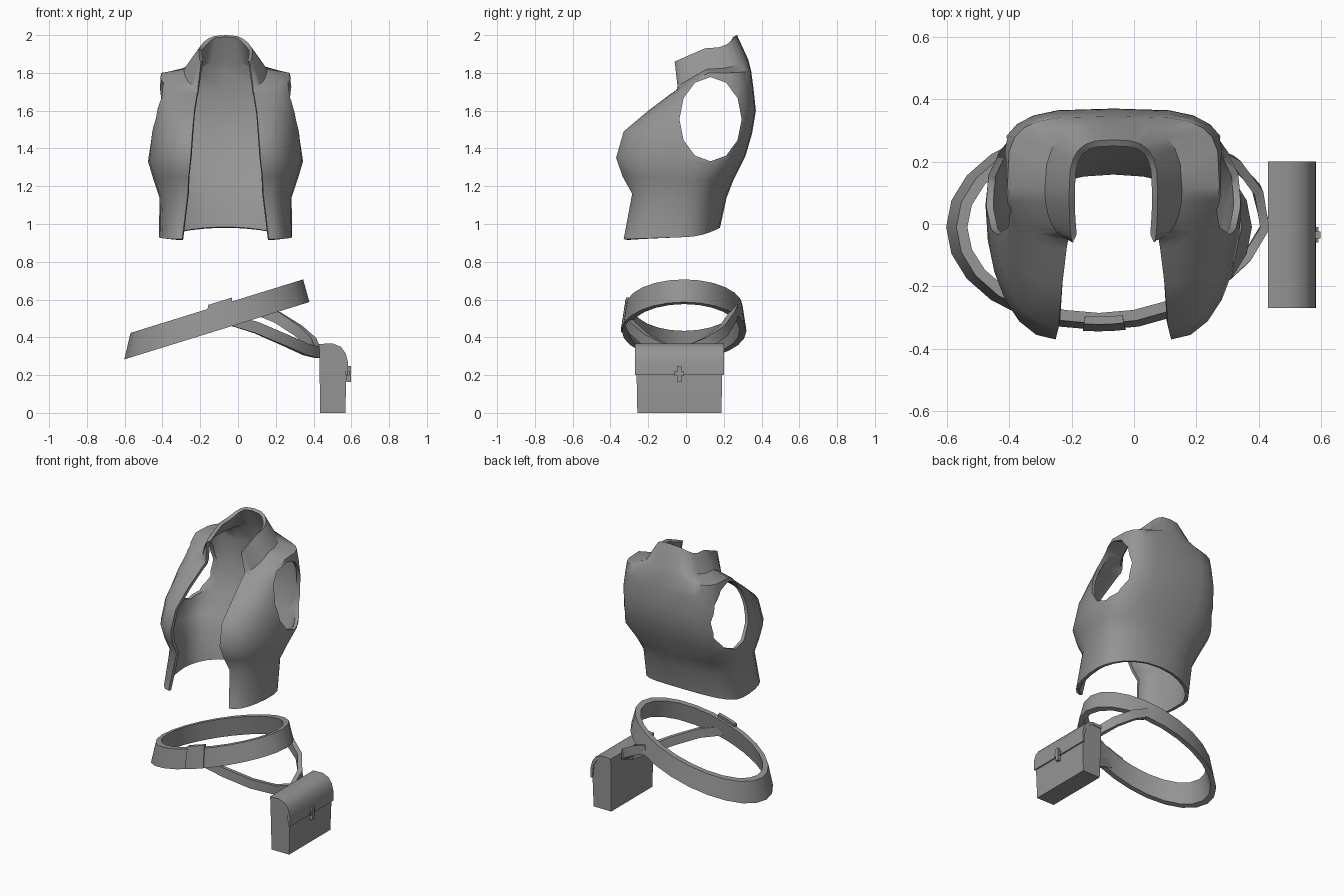
import bpy, bmesh
from math import sin, cos, pi, radians
from mathutils import Vector

if "Cube" in bpy.data.objects:
    bpy.data.objects.remove(bpy.data.objects["Cube"], do_unlink=True)

grey = bpy.data.materials.new("plain grey")
grey.use_nodes = True
GREY = (0.3, 0.3, 0.3, 1)
grey.diffuse_color = GREY
grey.node_tree.nodes["Principled BSDF"].inputs["Base Color"].default_value = GREY


def finish(name, bm, angle=40):
    """Turn a bmesh into a shaded grey object."""
    bmesh.ops.recalc_face_normals(bm, faces=bm.faces)
    mesh = bpy.data.meshes.new(name)
    bm.to_mesh(mesh)
    bm.free()
    mesh.materials.append(grey)
    obj = bpy.data.objects.new(name, mesh)
    bpy.context.collection.objects.link(obj)
    shade(obj, angle)
    return obj


def shade(obj, angle):
    bpy.ops.object.select_all(action='DESELECT')
    obj.select_set(True)
    bpy.context.view_layer.objects.active = obj
    bpy.ops.object.shade_smooth_by_angle(angle=radians(angle))


def loft(bm, rows, closed_rows=False, closed_ring=False):
    """Skin a list of equally long point rows with quads."""
    grid = [[bm.verts.new(p) for p in row] for row in rows]
    n, m = len(grid), len(grid[0])
    for i in range(n if closed_ring else n - 1):
        a, b = grid[i], grid[(i + 1) % n]
        for j in range(m if closed_rows else m - 1):
            k = (j + 1) % m
            bm.faces.new((a[j], a[k], b[k], b[j]))
    if closed_rows and not closed_ring:
        bm.faces.new(grid[0])
        bm.faces.new(grid[-1])


def prism(name, profile, y0, y1, taper=0.0, angle=40):
    """Extrude an x-z profile along y, narrowing towards the ground."""
    bm = bmesh.new()
    rows = []
    for y, s in ((y0, 1), (y1, -1)):
        rows.append([(x, y + s * taper * (0.37 - z), z) for x, z in profile])
    loft(bm, rows, closed_rows=True)
    return finish(name, bm, angle)


# Vest: each level is a front quarter and a back quarter of one side
VEST_X = -0.066
STEPS = 6
LEVELS = [  # z front, z side, z back, edge x, front y, half width, side y, back y, back roundness
    (0.92, 0.93, 0.98, 0.23, -0.33, 0.352, -0.02, 0.18, 0.95),
    (1.16, 1.14, 1.14, 0.20, -0.285, 0.35, 0.0, 0.215, 0.9),
    (1.25, 1.23, 1.23, 0.195, -0.335, 0.38, 0.03, 0.25, 0.85),
    (1.35, 1.33, 1.36, 0.185, -0.37, 0.41, 0.06, 0.315, 0.7),
    (1.49, 1.48, 1.48, 0.175, -0.33, 0.395, 0.07, 0.35, 0.6),
    (1.60, 1.62, 1.60, 0.165, -0.20, 0.375, 0.08, 0.37, 0.55),
    (1.69, 1.74, 1.72, 0.15, -0.08, 0.352, 0.1, 0.357, 0.5),
    (1.71, 1.80, 1.81, 0.145, -0.05, 0.34, 0.12, 0.345, 0.5),
    (1.73, 1.82, 1.87, 0.145, -0.045, 0.22, 0.11, 0.33, 0.75),
    (1.86, 1.93, 2.00, 0.13, -0.06, 0.142, 0.1, 0.27, 0.65),
]


def vest_half_row(level):
    zf, zs, zb, xf, yf, w, ys, yb, power = level
    pts = []
    for i in range(STEPS):
        t = i / STEPS * pi / 2
        s, c = sin(t), cos(t)
        pts.append((xf + (w - xf) * s ** 0.95, ys + (yf - ys) * c,
                    zs + (zf - zs) * c))
    for i in range(STEPS + 1):
        t = i / STEPS * pi / 2
        s, c = sin(t), max(cos(t), 0)
        pts.append((w * c ** power, ys + (yb - ys) * s ** power, zs + (zb - zs) * s ** 2))
    return pts


rows = []
for level in LEVELS:
    half = vest_half_row(level)
    other = [(-x, y, z) for x, y, z in half[-2::-1]]
    rows.append([(x + VEST_X, y, z) for x, y, z in half + other])
bm = bmesh.new()
loft(bm, rows)
bmesh.ops.recalc_face_normals(bm, faces=bm.faces)
# Make the back panel face outward so the cloth thickens inward
back = max(bm.faces, key=lambda f: f.calc_center_median().y)
if back.normal.y < 0:
    bmesh.ops.reverse_faces(bm, faces=bm.faces)
bmesh.ops.solidify(bm, geom=bm.faces[:], thickness=0.022)
vest = finish("vest", bm)

# Armholes
bm = bmesh.new()
hole = [(0.13 + 0.165 * cos(i * pi / 6), 1.555 + 0.223 * sin(i * pi / 6)) for i in range(12)]
loft(bm, [[(x, y, z) for y, z in hole] for x in (-1, 1)], closed_rows=True)
cutter = finish("armhole_cutter", bm)
cutter.hide_render = True
cut = vest.modifiers.new("armholes", 'BOOLEAN')
cut.operation = 'DIFFERENCE'
cut.solver = 'EXACT'
cut.object = cutter
bpy.context.view_layer.objects.active = vest
bpy.ops.object.modifier_apply(modifier=cut.name)
bpy.data.objects.remove(cutter, do_unlink=True)
shade(vest, 50)


# Slanted belt: a flared band around a sheared ellipse
def belt_point(t, h, inset):
    """h runs from 0 at the lower edge to 1 at the upper edge."""
    rx = 0.49 - 0.033 * h - inset
    ry = 0.33 - 0.02 * h - inset
    x = rx * cos(t)
    return Vector((x - 0.112, ry * sin(t) - 0.01, 0.435 + 0.13 * h + 0.31 * x))


def belt_band(name, start, end, low, high, outer, inner, count, ring=False):
    bm = bmesh.new()
    rows = []
    for i in range(count if ring else count + 1):
        t = start + (end - start) * i / count
        rows.append([belt_point(t, low, outer), belt_point(t, high, outer),
                     belt_point(t, high, inner), belt_point(t, low, inner)])
    loft(bm, rows, closed_rows=True, closed_ring=ring)
    return finish(name, bm)


belt_band("belt", 0, 2 * pi, 0, 1, 0, 0.035, 24, ring=True)
belt_band("belt_overlap", radians(264), radians(280), 0.04, 1.16, -0.005, 0.02, 3)

# Hanging strap between belt and pouch
PATH = [(-0.06, -0.31, 0.50), (0.10, -0.285, 0.45), (0.25, -0.21, 0.385),
        (0.36, -0.11, 0.335), (0.42, -0.01, 0.32), (0.395, 0.11, 0.37),
        (0.32, 0.2, 0.435), (0.21, 0.245, 0.505), (0.11, 0.262, 0.545)]
bm = bmesh.new()
rows = []
for i, p in enumerate(PATH):
    along = Vector(PATH[min(i + 1, len(PATH) - 1)]) - Vector(PATH[max(i - 1, 0)])
    side = along.cross(Vector((0, 0, 1))).normalized() * 0.015
    up = side.cross(along).normalized() * 0.03
    rows.append([Vector(p) + side * a + up * b for a, b in ((1, 1), (1, -1), (-1, -1), (-1, 1))])
loft(bm, rows, closed_rows=True)
finish("hanging_strap", bm)

# Pouch with a folded flap and a cross-shaped clasp
BODY = [(0.435, 0), (0.568, 0), (0.574, 0.2), (0.565, 0.29), (0.54, 0.335),
        (0.5, 0.355), (0.43, 0.35)]
prism("pouch", BODY, -0.265, 0.195, 0.02)
FLAP = [(0.57, 0.2), (0.583, 0.2), (0.582, 0.27), (0.57, 0.315), (0.545, 0.35),
        (0.5, 0.368), (0.43, 0.365), (0.43, 0.345), (0.5, 0.35), (0.535, 0.33),
        (0.56, 0.29)]
prism("pouch_flap", FLAP, -0.27, 0.2)


def block(name, y, z, width, height, depth):
    x = 0.575
    prism(name, [(x, z - height / 2), (x + depth, z - height / 2),
                 (x + depth, z + height / 2), (x, z + height / 2)],
          y - width / 2, y + width / 2)


block("clasp_bar", -0.035, 0.205, 0.022, 0.085, 0.022)
block("clasp_cross", -0.035, 0.21, 0.05, 0.025, 0.017)
